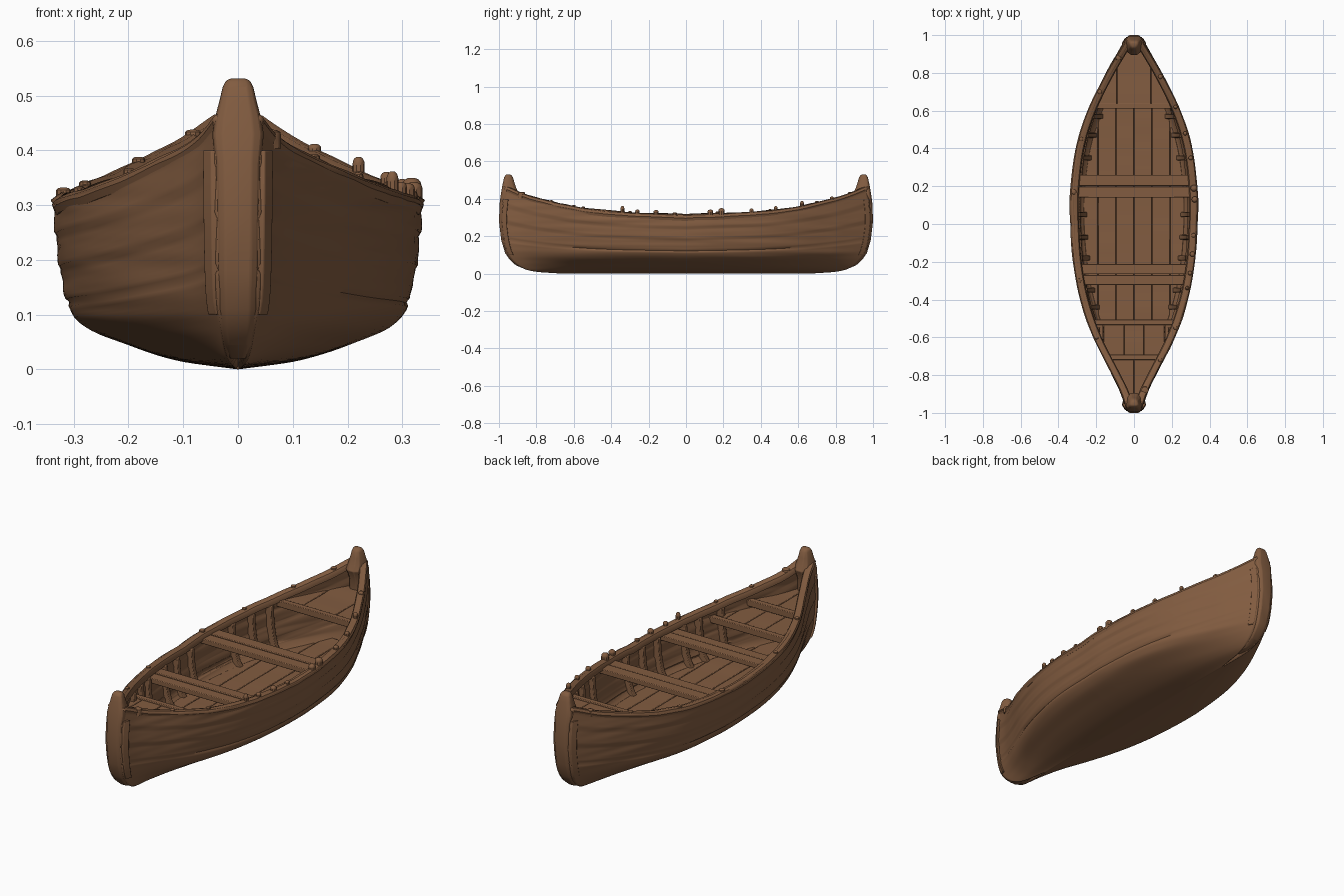
import bpy, bmesh, math
from mathutils import Vector, noise

if "Cube" in bpy.data.objects:
    bpy.data.objects.remove(bpy.data.objects["Cube"])

wood = bpy.data.materials.new("weathered_brown_wood")
wood.use_nodes = True
BROWN = (0.225, 0.108, 0.052, 1)
wood.diffuse_color = BROWN
wood.node_tree.nodes["Principled BSDF"].inputs["Base Color"].default_value = BROWN


def curve(points):
    """Smooth interpolation through (position, value) points."""
    def slope(k):
        a, b = points[max(k - 1, 0)], points[min(k + 1, len(points) - 1)]
        return (b[1] - a[1]) / (b[0] - a[0])

    def value(t):
        t = min(max(t, points[0][0]), points[-1][0])
        k = 0
        while k < len(points) - 2 and t > points[k + 1][0]:
            k += 1
        (x0, v0), (x1, v1) = points[k], points[k + 1]
        d = x1 - x0
        u = (t - x0) / d
        return (v0 * (1 + 2 * u) * (1 - u) ** 2 + slope(k) * d * u * (1 - u) ** 2
                + v1 * u * u * (3 - 2 * u) + slope(k + 1) * d * u * u * (u - 1))
    return value


# Hull lines: beam along the length, sheer height, stem rake, section shape
beam = curve([(-1, .042), (-.9, .076), (-.8, .123), (-.6, .22), (-.4, .287), (-.2, .323), (0, .336),
              (.15, .338), (.4, .31), (.6, .25), (.8, .155), (.9, .1), (1, .042)])
sheer_half = curve([(0, .31), (.4, .33), (.6, .355), (.8, .4), (.9, .43), (1, .47)])
stem_y = curve([(0, .66), (.01, .8), (.03, .875), (.07, .932), (.12, .963), (.2, .982), (.3, .99), (.45, .975)])
section = curve([(0, 0), (.05, .32), (.16, .63), (.26, .835), (.39, .92), (.65, .975), (1, 1)])


def sheer(y):
    return sheer_half(abs(y))


def fullness(s, h):
    """Section width, growing fuller towards the ends."""
    return section(h) ** (1 - .35 * s ** 4)


def half(y, z):
    """Outer half width of the hull at a point along its length and height."""
    s = max(-1, min(1, y / stem_y(z)))
    return beam(s) * fullness(s, min(1, z / sheer(s)))


def finish(name, bm, angle=35):
    mesh = bpy.data.meshes.new(name)
    bm.to_mesh(mesh)
    bm.free()
    mesh.materials.append(wood)
    ob = bpy.data.objects.new(name, mesh)
    bpy.context.collection.objects.link(ob)
    bpy.ops.object.select_all(action='DESELECT')
    ob.select_set(True)
    bpy.context.view_layer.objects.active = ob
    bpy.ops.object.shade_smooth_by_angle(angle=math.radians(angle))
    return ob


def loft(name, rings, bevel=0):
    """Closed solid through a row of equal rings."""
    bm = bmesh.new()
    rows = [[bm.verts.new(p) for p in ring] for ring in rings]
    n = len(rows[0])
    for a, b in zip(rows, rows[1:]):
        for k in range(n):
            bm.faces.new((a[k], a[(k + 1) % n], b[(k + 1) % n], b[k]))
    bm.faces.new(rows[0])
    bm.faces.new(rows[-1])
    bmesh.ops.recalc_face_normals(bm, faces=bm.faces)
    ob = finish(name, bm)
    if bevel:
        mod = ob.modifiers.new("worn_edges", 'BEVEL')
        mod.width, mod.segments, mod.limit_method = bevel, 2, 'ANGLE'
    return ob


# Hull shell with softly lapped strakes and shallow grain
bm = bmesh.new()
rows = []
LENGTH, ACROSS = 120, 48
for i in range(LENGTH + 1):
    s = -1 + 2 * i / LENGTH
    row = []
    for j in range(-ACROSS, ACROSS + 1):
        h = (abs(j) / ACROSS) ** 1.5
        z = h * (sheer(s) - .006)
        y = s * stem_y(z)
        x = beam(s) * fullness(s, h)
        lap = .005 * ((h * 5) % 1) if .38 < h < .97 else 0
        grain = .004 * noise.noise(Vector((j / abs(j or 1), y * 2.5, z * 40)))
        x = max(0, x - (lap - grain * (1 - s ** 8)) * min(1, h * 4))
        row.append(bm.verts.new((math.copysign(x, j) if j else 0, y, z)))
    rows.append(row)
for a, b in zip(rows, rows[1:]):
    for k in range(2 * ACROSS):
        bm.faces.new((a[k], b[k], b[k + 1], a[k + 1]))
hull = finish("hull", bm, 60)
shell = hull.modifiers.new("shell", 'SOLIDIFY')
shell.thickness, shell.offset = .025, -1

# Gunwale rails
for side, label in ((1, "left"), (-1, "right")):
    rings = []
    for i in range(81):
        s = -.985 + 1.97 * i / 80
        w, z = beam(s), sheer(s)
        y = s * stem_y(z)
        wob = .003 * noise.noise(Vector((side * 5, y * 9, 0)))
        inner = max(w - .045, .004)
        shape = ((w - .005, -.028), (w, -.014), (w - .006, 0), (w - .02, .004),
                 (inner + .006, 0), (inner, -.01), (inner, -.028))
        rings.append([(side * x, y, z + dz + wob) for x, dz in shape])
    loft("gunwale_" + label, rings)

# Stem posts: height, outer y, inner y, half width
STEM = [(.02, .85, .78, .016), (.045, .91, .83, .027), (.075, .943, .86, .033), (.11, .967, .88, .036),
        (.18, .988, .9, .039), (.28, 1, .915, .04), (.38, .996, .915, .042), (.43, .989, .895, .047),
        (.46, .984, .908, .042), (.49, .978, .918, .034), (.515, .972, .925, .028), (.526, .966, .933, .023),
        (.531, .96, .942, .015)]
for end, label in ((-1, "front"), (1, "back")):
    rings = []
    for z, yo, yi, w in STEM:
        d = min(1, (yo - yi) / .07)
        outline = ((w * .6, yo), (w * .92, yo - .009 * d), (w, yo - .025 * d),
                   (w * .75, yi + .014 * d), (w * .35, yi))
        ring = [(x, end * y, z) for x, y in outline]
        rings.append(ring + [(-x, y, zz) for x, y, zz in reversed(ring)])
    loft(label + "_stem_post", rings, .003)
    # Thin strips beside the stem
    for side in (1, -1):
        rings = []
        for k in range(13):
            z = .1 + .025 * k
            y = stem_y(z) - .02
            rings.append([(side * (half(y + dy, z) + dx), end * (y + dy), z)
                          for dx, dy in ((-.012, -.012), (.004, -.012), (.004, .014), (-.012, .014))])
        loft(label + "_stem_strip", rings, .002)


def plank(name, x0, x1, y0, y1, z, thick, rough=.002):
    """Board trimmed to the inside of the hull."""
    rings = []
    steps = max(3, int((y1 - y0) / .03))
    for i in range(steps + 1):
        y = y0 + (y1 - y0) * i / steps
        lim = half(y, z - thick) - .014
        a, b = max(x0, -lim), min(x1, lim)
        if b - a > .004:
            dz = z + rough * noise.noise(Vector((x0 * 40, y * 10, z)))
            rings.append([(a, y, dz - thick), (b, y, dz - thick), (b, y, dz), (a, y, dz)])
    if len(rings) > 1:
        loft(name, rings, .003)


# Floor boards
for k in range(-3, 3):
    x = k * .095
    plank("floor_board", x + .001, x + .094, -.84, .84, .1, .02)


def deck(name, y0, y1, z, boards):
    for k in range(boards):
        x = -.27 + .54 * k / boards
        plank(name + "_board", x + .001, x + .54 / boards - .001, y0, y1, z, .02)


# End decks with a beam along each open edge
deck("back_deck", .63, .95, .33, 3)
deck("front_deck", -.72, -.52, .285, 5)
deck("bow_deck", -.95, -.7, .32, 4)
for y, z in ((.625, .338), (-.52, .293), (-.705, .328)):
    plank("deck_beam", -.4, .4, y - .014, y + .014, z, .032)

# Benches, each of two boards
for y, w, z in ((.2, .06, .3), (-.268, .055, .288)):
    plank("bench_board", -.4, .4, y - w, y - .002, z, .025)
    plank("bench_board", -.4, .4, y + .002, y + w, z + .003, .025)

# Ribs up the inside walls
for y in (-.56, -.44, -.35, -.18, -.07, .05, .35, .47, .57):
    for side in (1, -1):
        rings = []
        for k in range(7):
            z = .09 + (sheer(y) - .025 - .09) * k / 6
            x = half(y, z) - .015
            rings.append([(side * xx, yy, z) for xx, yy in
                          ((x, y - .015), (x, y + .015), (x - .036, y + .012), (x - .036, y - .012))])
        loft("rib", rings, .003)

# Pegs on the rails: side, y, radius, height
PEGS = [(1, -.34, .011, .034), (1, -.26, .012, .02), (1, -.16, .014, .022), (1, -.06, .012, .014),
        (1, .13, .016, .025), (1, .19, .018, .03), (1, .35, .012, .02), (1, .48, .011, .022),
        (1, .62, .011, .028), (1, .78, .012, .016), (1, -.55, .01, .012), (1, -.72, .011, .012),
        (-1, -.6, .011, .012), (-1, -.3, .011, .01), (-1, .17, .014, .014), (-1, .45, .011, .01),
        (-1, .7, .012, .012), (1, -.88, .02, .014), (-1, .88, .015, .014)]
for side, y, r, tall in PEGS:
    x = beam(y / stem_y(sheer(y))) - .018
    rings = []
    for k, (scale, up) in enumerate(((1, -.02), (1, .5), (.95, .75), (.7, .95), (.3, 1.05))):
        z = sheer(y) + (up if k == 0 else up * tall)
        rings.append([(side * x + r * scale * math.cos(a * math.pi / 5),
                       y + r * scale * math.sin(a * math.pi / 5), z) for a in range(10)])
    loft("rail_peg", rings)
